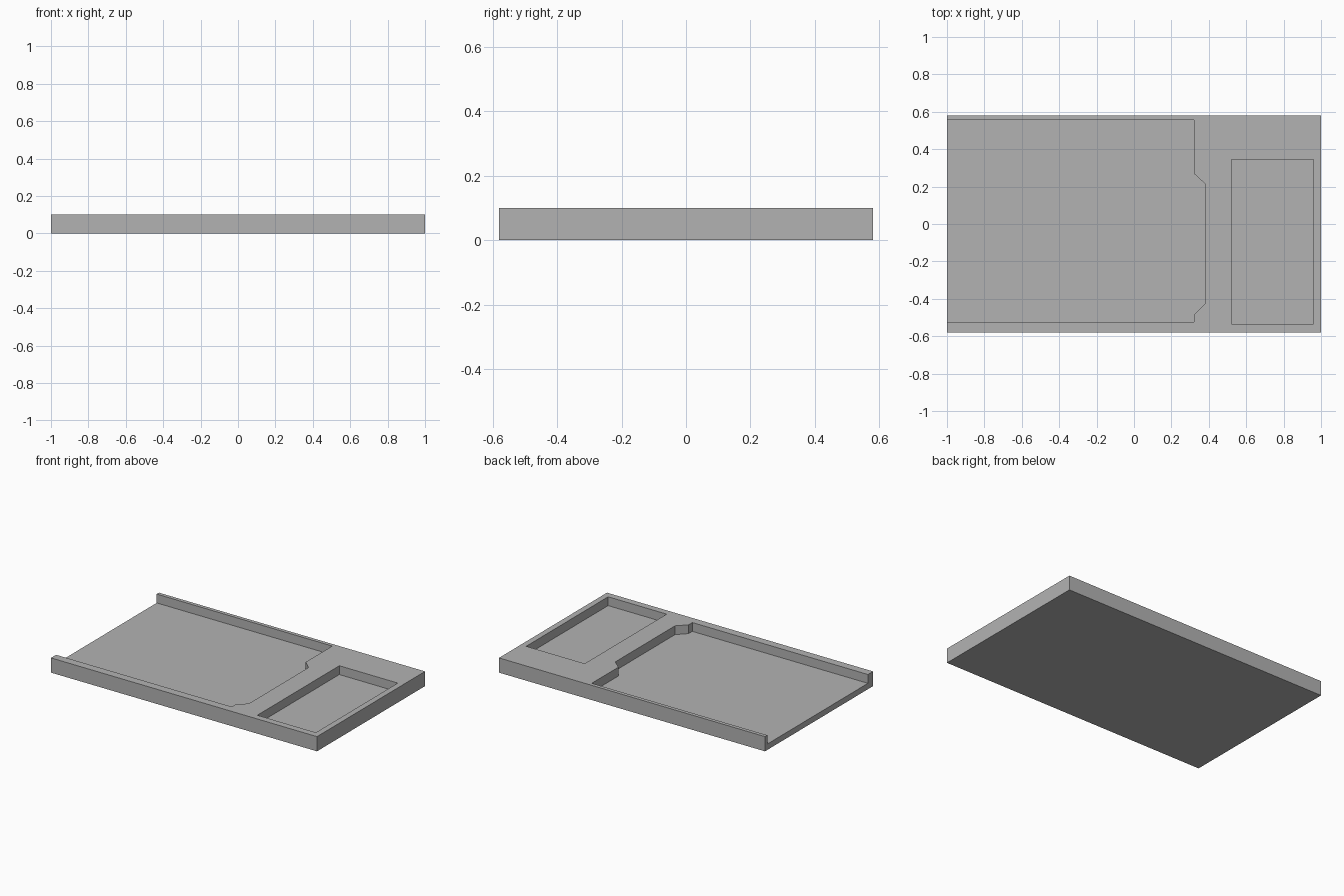
import bpy
import bmesh

HEIGHT = 0.10
FLOOR = 0.04

cube = bpy.data.objects.get("Cube")
if cube:
    bpy.data.objects.remove(cube, do_unlink=True)

grey = bpy.data.materials.new("plain grey")
grey.use_nodes = True
grey.diffuse_color = (0.45, 0.45, 0.45, 1)
grey.node_tree.nodes["Principled BSDF"].inputs["Base Color"].default_value = (0.45, 0.45, 0.45, 1)


def prism(name, outline, bottom, top):
    """Extrude a flat outline from bottom to top."""
    bm = bmesh.new()
    face = bm.faces.new([bm.verts.new((x, y, bottom)) for x, y in outline])
    sides = bmesh.ops.extrude_face_region(bm, geom=[face])["geom"]
    verts = [g for g in sides if isinstance(g, bmesh.types.BMVert)]
    bmesh.ops.translate(bm, verts=verts, vec=(0, 0, top - bottom))
    bmesh.ops.recalc_face_normals(bm, faces=bm.faces)
    mesh = bpy.data.meshes.new(name)
    bm.to_mesh(mesh)
    bm.free()
    mesh.materials.append(grey)
    obj = bpy.data.objects.new(name, mesh)
    bpy.context.collection.objects.link(obj)
    return obj


def rectangle(x0, x1, y0, y1):
    return [(x0, y0), (x1, y0), (x1, y1), (x0, y1)]


# Solid tray block
tray = prism("tray", rectangle(-1, 1, -0.58, 0.58), 0, HEIGHT)

# Large recess, open at one end, with a chamfered bulge at the other
recess = [(-1.1, -0.525), (0.32, -0.525), (0.32, -0.485), (0.38, -0.425),
          (0.38, 0.215), (0.32, 0.27), (0.32, 0.555), (-1.1, 0.555)]
cutters = [
    prism("large_recess_cutter", recess, FLOOR, HEIGHT + 0.1),
    # Small closed pocket
    prism("small_pocket_cutter", rectangle(0.52, 0.96, -0.535, 0.345), FLOOR, HEIGHT + 0.1),
]

# Cut both recesses, then discard the cutters
for cutter in cutters:
    cutter.hide_render = True
    cut = tray.modifiers.new(cutter.name, 'BOOLEAN')
    cut.operation = 'DIFFERENCE'
    cut.solver = 'EXACT'
    cut.object = cutter

bpy.context.view_layer.update()
result = bpy.data.meshes.new_from_object(tray.evaluated_get(bpy.context.evaluated_depsgraph_get()))
tray.modifiers.clear()
tray.data = result
result.name = "tray"
for cutter in cutters:
    bpy.data.objects.remove(cutter, do_unlink=True)
